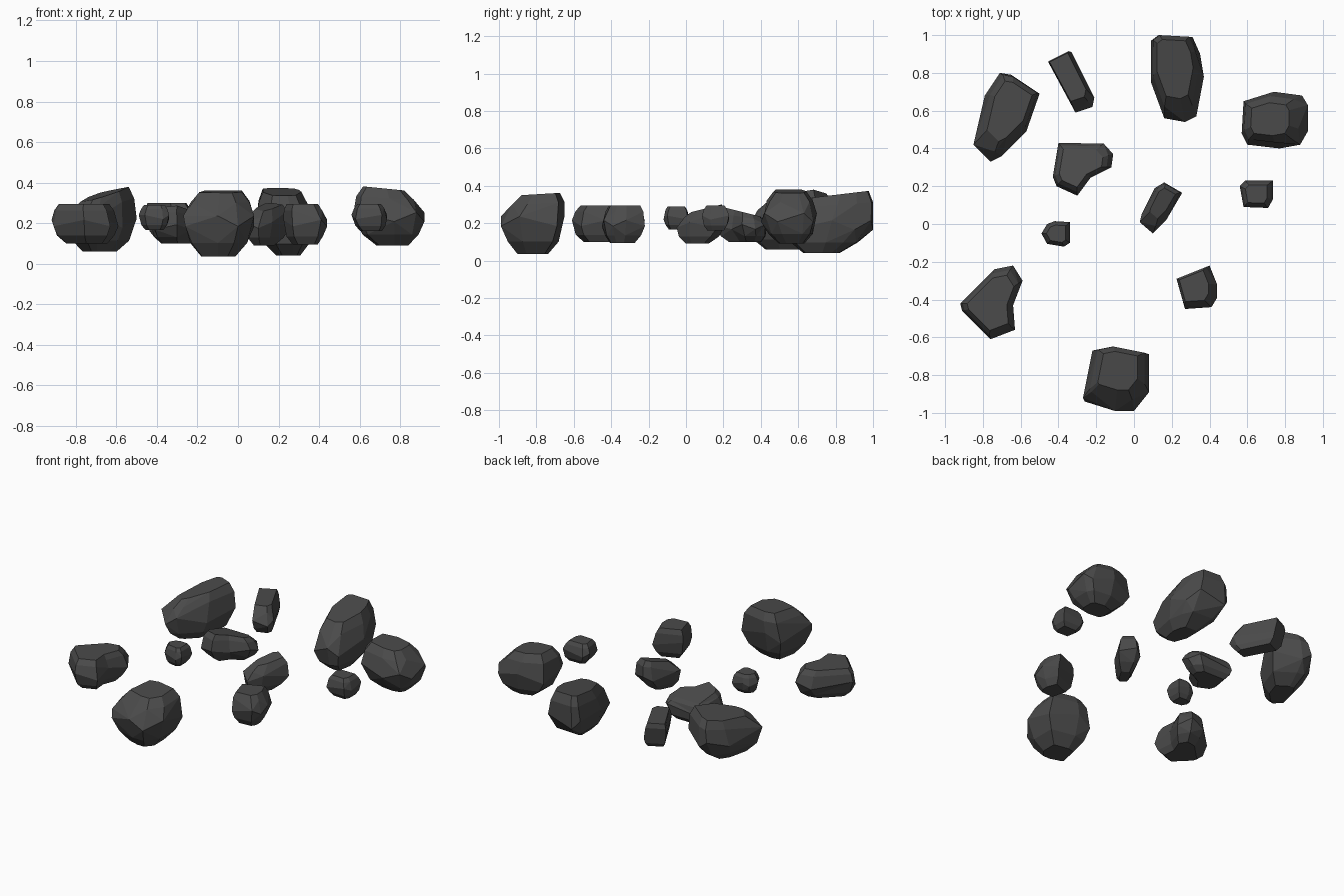
import bpy, bmesh, math

if "Cube" in bpy.data.objects:
    bpy.data.objects.remove(bpy.data.objects["Cube"])


def rock(name, outline, top, bottom, mid, tilt=(0, 0), concave=False):
    """Faceted stone: plan outline at height mid, shrinking to top and bottom
    rings given as (x, y, z, scale). tilt slopes the upper face."""
    n = len(outline)
    cx = sum(p[0] for p in outline) / n
    cy = sum(p[1] for p in outline) / n

    def ring(end, t, step=0):
        ex, ey, ez, es = end
        s = 1 - (1 - es) * t ** 2
        pts = []
        for i, (x, y) in enumerate(outline):
            px = cx + (ex - cx) * t + (x - cx) * s
            py = cy + (ey - cy) * t + (y - cy) * s
            z = mid + (ez - mid) * t + step * (-1) ** i
            if end is top:
                z += t * (tilt[0] * (px - ex) + tilt[1] * (py - ey))
            pts.append((px, py, z))
        return pts

    half = (top[2] - bottom[2]) / 2
    rings = [ring(bottom, 1), ring(bottom, 0.62), ring(top, 0, half * 0.16),
             ring(top, 0.66), ring(top, 1)]
    bm = bmesh.new()
    vs = [[bm.verts.new(p) for p in r] for r in rings]
    if concave:
        for a, b in zip(vs, vs[1:]):
            for i in range(n):
                j = (i + 1) % n
                bm.faces.new((a[i], a[j], b[j], b[i]))
        bm.faces.new(vs[0])
        bm.faces.new(vs[-1])
        bmesh.ops.triangulate(bm, faces=bm.faces[:])
    else:
        res = bmesh.ops.convex_hull(bm, input=bm.verts[:])
        loose = {v for v in res["geom_interior"] + res["geom_unused"]
                 if isinstance(v, bmesh.types.BMVert)}
        bmesh.ops.delete(bm, geom=list(loose), context='VERTS')
    # merge nearly flat triangles into broad facets
    bmesh.ops.dissolve_limit(bm, angle_limit=math.radians(9),
                             verts=bm.verts[:], edges=bm.edges[:])
    bmesh.ops.recalc_face_normals(bm, faces=bm.faces[:])
    me = bpy.data.meshes.new(name)
    bm.to_mesh(me)
    bm.free()
    ob = bpy.data.objects.new(name, me)
    bpy.context.collection.objects.link(ob)
    me.materials.append(stone)


stone = bpy.data.materials.new("dark_stone")
stone.diffuse_color = (0.07, 0.07, 0.07, 1)
stone.use_nodes = True
stone.node_tree.nodes["Principled BSDF"].inputs["Base Color"].default_value = stone.diffuse_color

# large stones
rock("boulder_back_left",
     [(-.85, .42), (-.76, .33), (-.70, .36), (-.57, .49), (-.50, .69),
      (-.65, .79), (-.71, .80), (-.79, .68)],
     (-.67, .60, .34, .68), (-.69, .54, .06, .48), .20, (.25, .08))
rock("boulder_back",
     [(.09, .97), (.13, 1.0), (.31, .99), (.35, .90), (.37, .78), (.33, .57),
      (.27, .54), (.16, .56), (.09, .75)],
     (.22, .83, .355, .68), (.25, .73, .04, .42), .19, (0, .12))
rock("boulder_right",
     [(.57, .48), (.58, .65), (.74, .70), (.89, .68), (.92, .63), (.92, .49),
      (.88, .42), (.77, .40), (.60, .42)],
     (.73, .55, .37, .58), (.77, .56, .09, .45), .23, (-.1, 0))
rock("boulder_front",
     [(-.27, -.92), (-.22, -.67), (-.12, -.65), (.08, -.69), (.08, -.89),
      (0, -.99), (-.10, -.99), (-.26, -.94)],
     (-.09, -.79, .355, .60), (-.10, -.83, .035, .48), .21, (0, .06))
rock("boulder_left",
     [(-.92, -.42), (-.74, -.24), (-.64, -.22), (-.59, -.30), (-.64, -.43),
      (-.63, -.56), (-.76, -.61), (-.91, -.46)],
     (-.74, -.41, .295, .75), (-.73, -.42, .10, .62), .20, concave=True)

# medium stones
rock("slab_back_left",
     [(-.45, .85), (-.33, .91), (-.21, .67), (-.22, .62), (-.31, .59)],
     (-.33, .76, .30, .80), (-.31, .74, .13, .70), .21)
rock("stone_middle_left",
     [(-.43, .25), (-.40, .43), (-.16, .425), (-.11, .37), (-.12, .30),
      (-.23, .245), (-.30, .15), (-.41, .20)],
     (-.28, .30, .26, .72), (-.28, .32, .10, .62), .18, (0, -.25), True)
rock("stone_middle",
     [(.03, .01), (.10, -.05), (.17, .02), (.255, .165), (.16, .22),
      (.11, .19), (.04, .05)],
     (.14, .11, .28, .60), (.12, .06, .09, .45), .19, (0, .25))
rock("stone_front_right",
     [(.225, -.29), (.40, -.22), (.44, -.32), (.44, -.39), (.41, -.44),
      (.27, -.45)],
     (.34, -.34, .295, .72), (.35, -.35, .095, .58), .20)

# pebbles
rock("pebble_right",
     [(.56, .20), (.59, .23), (.735, .23), (.735, .13), (.71, .085),
      (.58, .09)],
     (.65, .16, .295, .66), (.66, .16, .16, .60), .23)
rock("pebble_left",
     [(-.49, -.05), (-.46, 0), (-.42, .015), (-.34, .01), (-.34, -.10),
      (-.37, -.12), (-.46, -.105)],
     (-.41, -.05, .29, .68), (-.41, -.05, .165, .58), .23)
